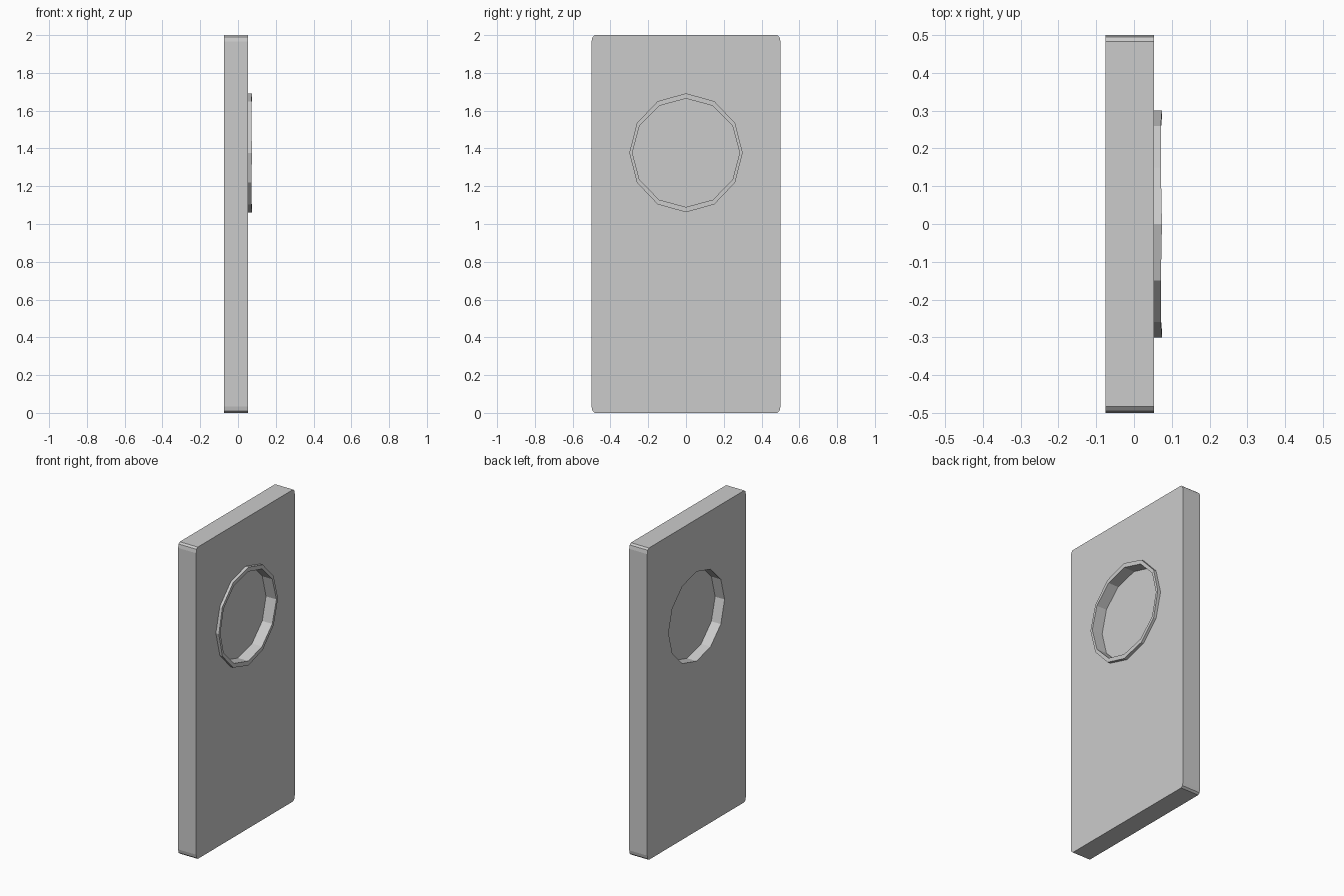
import bpy, bmesh
from math import sin, cos, pi

if "Cube" in bpy.data.objects:
    bpy.data.objects.remove(bpy.data.objects["Cube"])

CZ, SIDES = 1.377, 12            # opening centre height, facets


def circle(ry, rz):
    return [(ry * sin(2 * pi * i / SIDES), CZ + rz * cos(2 * pi * i / SIDES))
            for i in range(SIDES)]


def make(name, bm):
    bmesh.ops.recalc_face_normals(bm, faces=bm.faces)
    me = bpy.data.meshes.new(name)
    bm.to_mesh(me)
    bm.free()
    ob = bpy.data.objects.new(name, me)
    bpy.context.collection.objects.link(ob)
    return ob


def prism(name, outline, x0, x1):
    bm = bmesh.new()
    a = [bm.verts.new((x0, y, z)) for y, z in outline]
    b = [bm.verts.new((x1, y, z)) for y, z in outline]
    bm.faces.new(a)
    bm.faces.new(b)
    for i in range(len(a)):
        j = (i + 1) % len(a)
        bm.faces.new((a[i], a[j], b[j], b[i]))
    return make(name, bm)


# slab with softened corners
corner = [(0.5, 0.967), (0.495, 0.99), (0.483, 1.0)]
outline = []
for sy, sz, pts in ((1, 1, corner), (-1, 1, corner[::-1]),
                    (-1, -1, corner), (1, -1, corner[::-1])):
    outline += [(sy * y, 1 + sz * z) for y, z in pts]
slab = prism("slab", outline, -0.075, 0.053)

# round opening through the slab
cutter = prism("opening_cutter", circle(0.284, 0.287), -0.2, 0.2)
cutter.hide_render = True
cutter.hide_viewport = True
cut = slab.modifiers.new("opening", 'BOOLEAN')
cut.object = cutter
cut.operation = 'DIFFERENCE'
cut.solver = 'EXACT'

# thin pane closing the opening between the two recesses
prism("pane", circle(0.284, 0.287), -0.008, 0.0)

# raised rim, slightly proud at the four quarter points
bm = bmesh.new()
loops = []
for (ry, rz), top in (((0.300, 0.315), 0), ((0.300, 0.315), 1),
                      ((0.284, 0.287), 1), ((0.284, 0.287), 0)):
    loops.append([bm.verts.new(((0.074 if i % 3 == 0 else 0.071) if top else 0.053, y, z))
                  for i, (y, z) in enumerate(circle(ry, rz))])
for k in range(4):
    a, b = loops[k], loops[(k + 1) % 4]
    for i in range(SIDES):
        j = (i + 1) % SIDES
        bm.faces.new((a[i], a[j], b[j], b[i]))
make("rim", bm)
